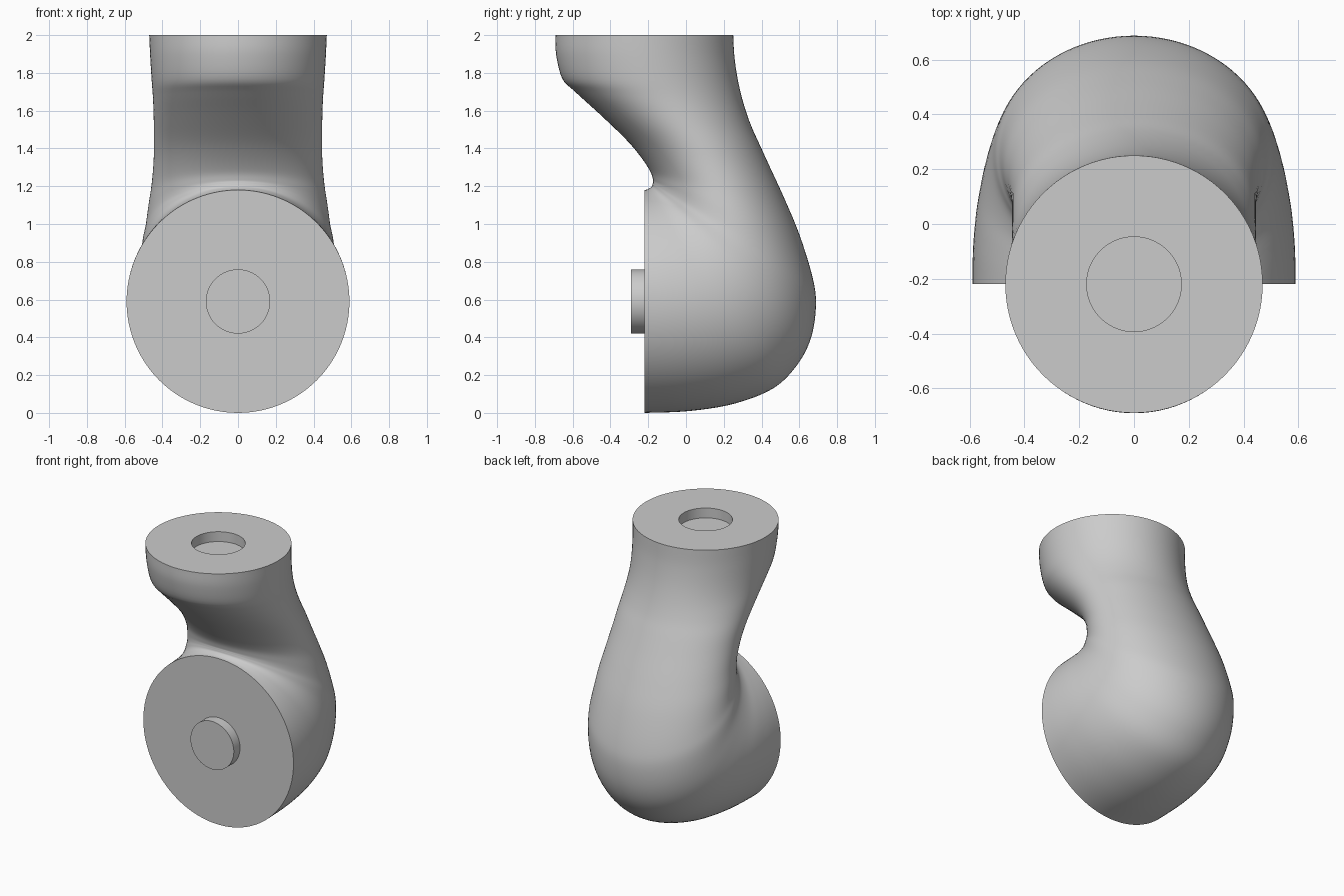
import bpy, bmesh, math
from mathutils import Vector

cube = bpy.data.objects.get("Cube")
if cube:
    bpy.data.objects.remove(cube, do_unlink=True)

SIDES = 96
STEPS = 5

grey = bpy.data.materials.new("plain_grey")
grey.use_nodes = True
grey.diffuse_color = (0.6, 0.6, 0.6, 1)
grey.node_tree.nodes["Principled BSDF"].inputs["Base Color"].default_value = (0.6, 0.6, 0.6, 1)


def catmull(a, b, c, d, t):
    """Smooth blend from b to c."""
    return [0.5 * (2 * q + (r - p) * t + (2 * p - 5 * q + 4 * r - s) * t * t
                   + (3 * q - p - 3 * r + s) * t ** 3)
            for p, q, r, s in zip(a, b, c, d)]


def smooth_sections(keys):
    out = []
    last = len(keys) - 1
    for i in range(last):
        a, d = keys[max(i - 1, 0)], keys[min(i + 2, last)]
        out += [catmull(a, keys[i], keys[i + 1], d, k / STEPS) for k in range(STEPS)]
    return out + [keys[-1]]


def loft(name, sections):
    """Skin ellipses given as inner y, z, outer y, z and half width; cap both ends."""
    bm = bmesh.new()
    rings = []
    for iy, iz, oy, oz, w in sections:
        inner, outer = Vector((0, iy, iz)), Vector((0, oy, oz))
        mid, arm = (inner + outer) / 2, (outer - inner) / 2
        angles = [math.tau * k / SIDES for k in range(SIDES)]
        rings.append([bm.verts.new(mid + arm * math.cos(a) + Vector((w * math.sin(a), 0, 0)))
                      for a in angles])
    for r, s in zip(rings, rings[1:]):
        for k in range(SIDES):
            n = (k + 1) % SIDES
            bm.faces.new((r[k], r[n], s[n], s[k]))
    bm.faces.new(rings[0])
    bm.faces.new(rings[-1])
    bmesh.ops.recalc_face_normals(bm, faces=bm.faces)
    mesh = bpy.data.meshes.new(name)
    bm.to_mesh(mesh)
    bm.free()
    mesh.materials.append(grey)
    obj = bpy.data.objects.new(name, mesh)
    bpy.context.collection.objects.link(obj)
    bpy.ops.object.select_all(action='DESELECT')
    obj.select_set(True)
    bpy.context.view_layer.objects.active = obj
    bpy.ops.object.shade_smooth_by_angle(angle=math.radians(35))
    return obj


# Elbow body: sections swing from the flat top to the upright front disc
elbow = [
    (-.69, 2, .25, 2, .47),
    (-.688, 1.9, .257, 1.88, .465),
    (-.655, 1.77, .277, 1.75, .457),
    (-.587, 1.70, .307, 1.63, .45),
    (-.455, 1.58, .345, 1.52, .446),
    (-.32, 1.45, .39, 1.42, .445),
    (-.243, 1.36, .445, 1.30, .447),
    (-.19, 1.28, .523, 1.13, .458),
    (-.175, 1.235, .6, .945, .475),
    (-.175, 1.22, .667, .73, .49),
    (-.177, 1.21, .688, .585, .505),
    (-.178, 1.205, .667, .415, .518),
    (-.18, 1.2, .6, .27, .535),
    (-.185, 1.195, .47, .135, .556),
    (-.195, 1.188, .26, .05, .577),
    (-.205, 1.183, .02, .01, .588),
    (-.22, 1.18, -.22, 0, .59),
]

# Round pocket sunk in the top, leading into the body skin
pocket = [(-.393, z, -.047, z, .173) for z in (1.93, 2)]
loft("elbow_body", pocket + smooth_sections(elbow))

# Short round peg on the front disc
loft("front_peg", [(y, .76, y, .42, .17) for y in (-.21, -.29)])
